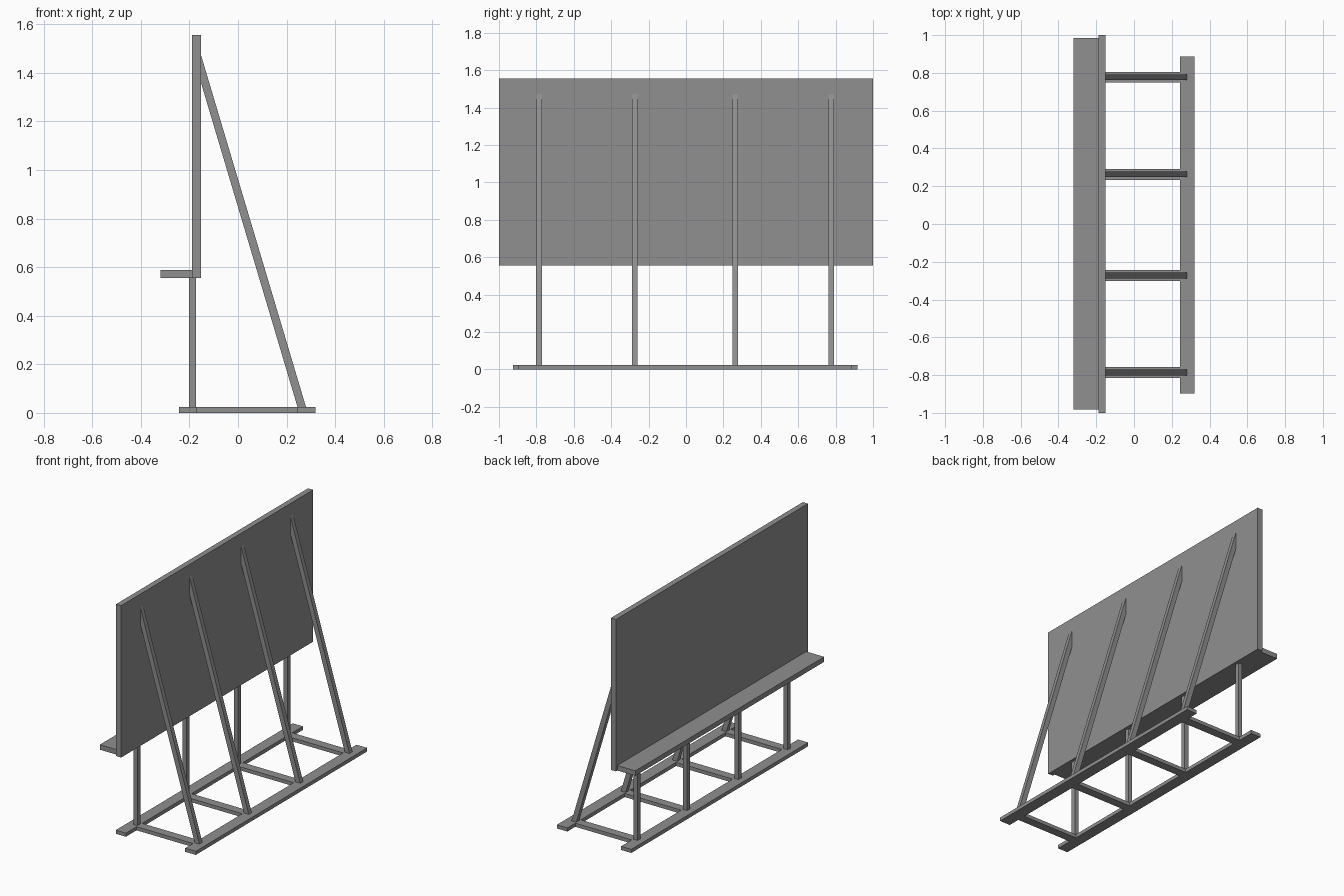
import bpy

if "Cube" in bpy.data.objects:
    bpy.data.objects.remove(bpy.data.objects["Cube"])

# Dark grey shared by every part
grey = bpy.data.materials.new("dark_grey")
grey.diffuse_color = (0.276, 0.276, 0.276, 1)
grey.use_nodes = True
grey.node_tree.nodes["Principled BSDF"].inputs["Base Color"].default_value = grey.diffuse_color


def prism(name, profile, y0, y1):
    """Extrude an (x, z) quad, listed counter-clockwise, from y0 to y1."""
    n = len(profile)
    verts = [(x, y, z) for y in (y0, y1) for x, z in profile]
    faces = [tuple(range(n)), tuple(range(2 * n - 1, n - 1, -1))]
    faces += [(i, i + n, (i + 1) % n + n, (i + 1) % n) for i in range(n)]
    mesh = bpy.data.meshes.new(name)
    mesh.from_pydata(verts, [], faces)
    mesh.materials.append(grey)
    mesh.update()
    obj = bpy.data.objects.new(name, mesh)
    bpy.context.collection.objects.link(obj)
    return obj


def box(name, x0, x1, y0, y1, z0, z1):
    return prism(name, [(x0, z0), (x1, z0), (x1, z1), (x0, z1)], y0, y1)


BASE = 0.024     # thickness of the base frame
BOTTOM = 0.555   # underside of board and shelf
BACK = -0.152    # rear face of the board

# Upright board and the narrow shelf along its lower edge
box("board", -0.189, BACK, -1, 1, BOTTOM, 1.556)
box("shelf", -0.32, -0.189, -0.982, 0.985, BOTTOM, 0.588)

# Long base rails
box("front_base_rail", -0.243, -0.169, -0.926, 0.917, 0, BASE)
box("rear_base_rail", 0.243, 0.32, -0.897, 0.888, 0, BASE)

# Four repeated support frames: cross rail, post and slanted brace
for i, y in enumerate((-0.786, -0.273, 0.263, 0.777), 1):
    box(f"cross_rail_{i}", -0.169, 0.243, y - 0.029, y + 0.029, 0, BASE)
    box(f"post_{i}", -0.202, -0.173, y - 0.015, y + 0.015, BASE, BOTTOM)
    prism(f"brace_{i}",
          [(0.245, BASE), (0.28, BASE), (BACK, 1.472), (BACK, 1.358)],
          y - 0.015, y + 0.015)
